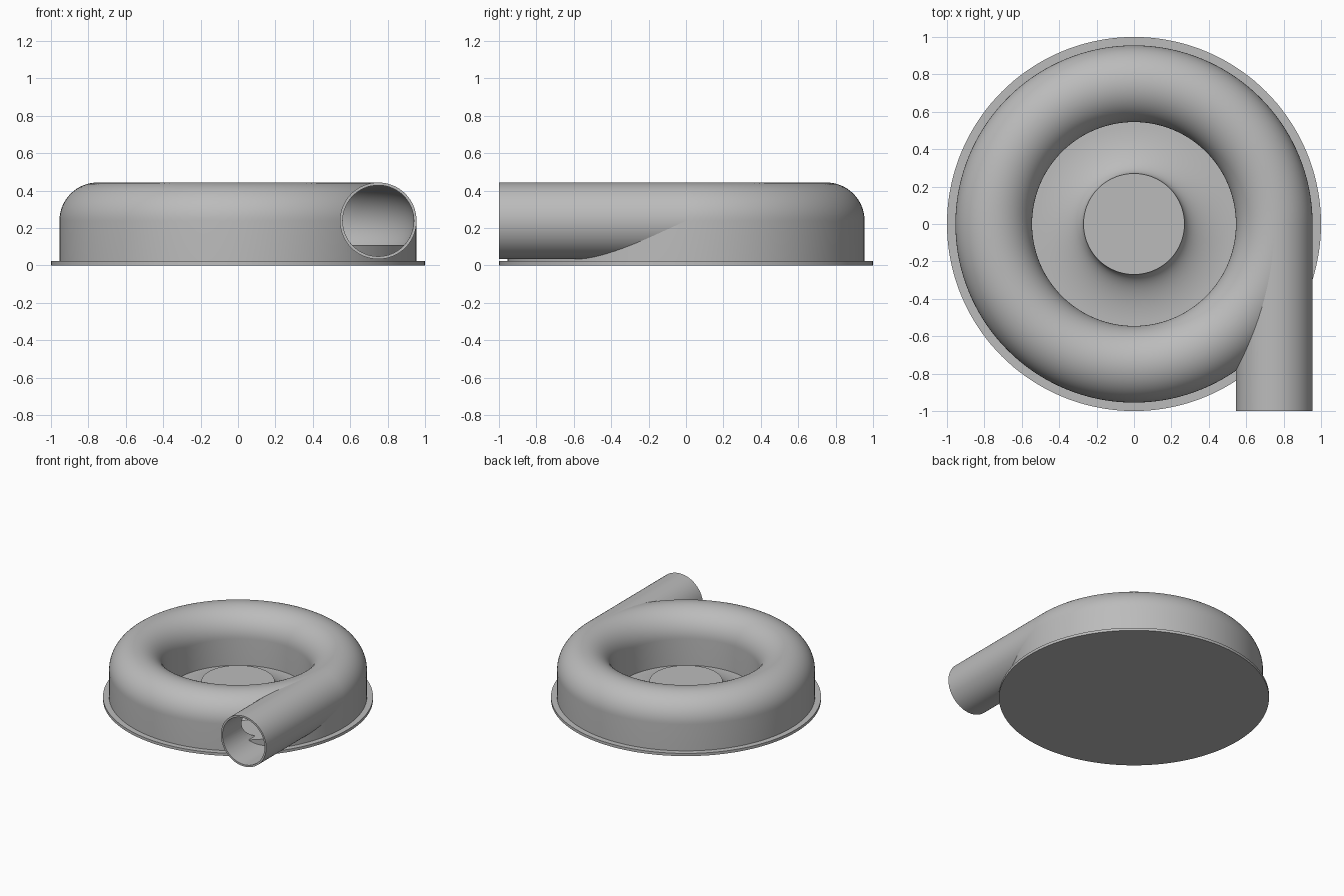
import bpy, bmesh, math
from mathutils import Vector

if "Cube" in bpy.data.objects:
    bpy.data.objects.remove(bpy.data.objects["Cube"], do_unlink=True)

R, ZC = 0.75, 0.238          # scroll centre line radius and height
TUBE, BORE = 0.205, 0.19     # outer and inner tube radius
FLOOR = 0.11                 # level of the duct floor

grey = bpy.data.materials.new("plain grey")
grey.use_nodes = True
grey.diffuse_color = (0.5, 0.5, 0.5, 1)
grey.node_tree.nodes["Principled BSDF"].inputs["Base Color"].default_value = (0.5, 0.5, 0.5, 1)


def finish(name, bm):
    bmesh.ops.remove_doubles(bm, verts=bm.verts, dist=1e-5)
    bmesh.ops.recalc_face_normals(bm, faces=bm.faces)
    mesh = bpy.data.meshes.new(name)
    bm.to_mesh(mesh)
    bm.free()
    mesh.materials.append(grey)
    obj = bpy.data.objects.new(name, mesh)
    bpy.context.collection.objects.link(obj)
    return obj


def lathe(name, profile, closed=False, steps=144):
    bm = bmesh.new()
    verts = [bm.verts.new((r, 0, z)) for r, z in profile]
    edges = [bm.edges.new(pair) for pair in zip(verts, verts[1:])]
    if closed:
        edges.append(bm.edges.new((verts[-1], verts[0])))
    bmesh.ops.spin(bm, geom=verts + edges, cent=(0, 0, 0), axis=(0, 0, 1),
                   angle=math.tau, steps=steps, use_merge=False)
    return finish(name, bm)


def prism(name, profile, y0, y1):
    bm = bmesh.new()
    face = bm.faces.new([bm.verts.new((x, y0, z)) for x, z in profile])
    ext = bmesh.ops.extrude_face_region(bm, geom=[face], use_keep_orig=True)
    moved = [v for v in ext["geom"] if isinstance(v, bmesh.types.BMVert)]
    bmesh.ops.translate(bm, verts=moved, vec=Vector((0, y1 - y0, 0)))
    return finish(name, bm)


def arc(cx, cz, rx, rz, a0, a1, n):
    angles = [math.radians(a0 + (a1 - a0) * i / n) for i in range(n + 1)]
    return [(cx + rx * math.cos(a), cz + rz * math.sin(a)) for a in angles]


def cut(obj, cutter):
    mod = obj.modifiers.new("cut", "BOOLEAN")
    mod.operation, mod.solver, mod.object = "DIFFERENCE", "EXACT", cutter
    bpy.context.view_layer.objects.active = obj
    bpy.ops.object.modifier_apply(modifier=mod.name)


# Casing: base flange, arched scroll and flared hub in one turned profile
inner = R - TUBE
profile = [(0, 0), (1, 0), (1, 0.022), (R + TUBE, 0.022)]
profile += arc(R, ZC, TUBE, TUBE, 0, 180, 32)
profile += arc(inner, 0.15, inner - 0.27, 0.128, 270, 180, 16)
profile += [(0, 0.15)]
casing = lathe("scroll_casing", profile)

# Outlet pipe running forward from the scroll
outlet = prism("outlet_pipe", arc(R, ZC, TUBE, TUBE, 0, 360, 64)[:-1], -1, 0)

# Hollow duct: round above, cut off by a flat floor
low = math.degrees(math.asin((FLOOR - ZC) / BORE))
duct = arc(R, ZC, BORE, BORE, low, 180 - low, 48)
ring_cutter = lathe("duct_cutter", duct, closed=True)
channel_cutter = prism("channel_cutter", duct, -1.1, 0.01)
bore_cutter = prism("bore_cutter", arc(R, ZC, BORE, BORE, 0, 360, 64)[:-1], -1.1, 0.1)

cut(casing, ring_cutter)
cut(casing, channel_cutter)
cut(outlet, bore_cutter)
cut(outlet, ring_cutter)
for helper in (ring_cutter, channel_cutter, bore_cutter):
    bpy.data.objects.remove(helper, do_unlink=True)

# Smooth shading with crisp edges
bpy.ops.object.select_all(action="DESELECT")
for obj in (casing, outlet):
    obj.select_set(True)
bpy.context.view_layer.objects.active = casing
bpy.ops.object.shade_smooth_by_angle(angle=math.radians(30))
